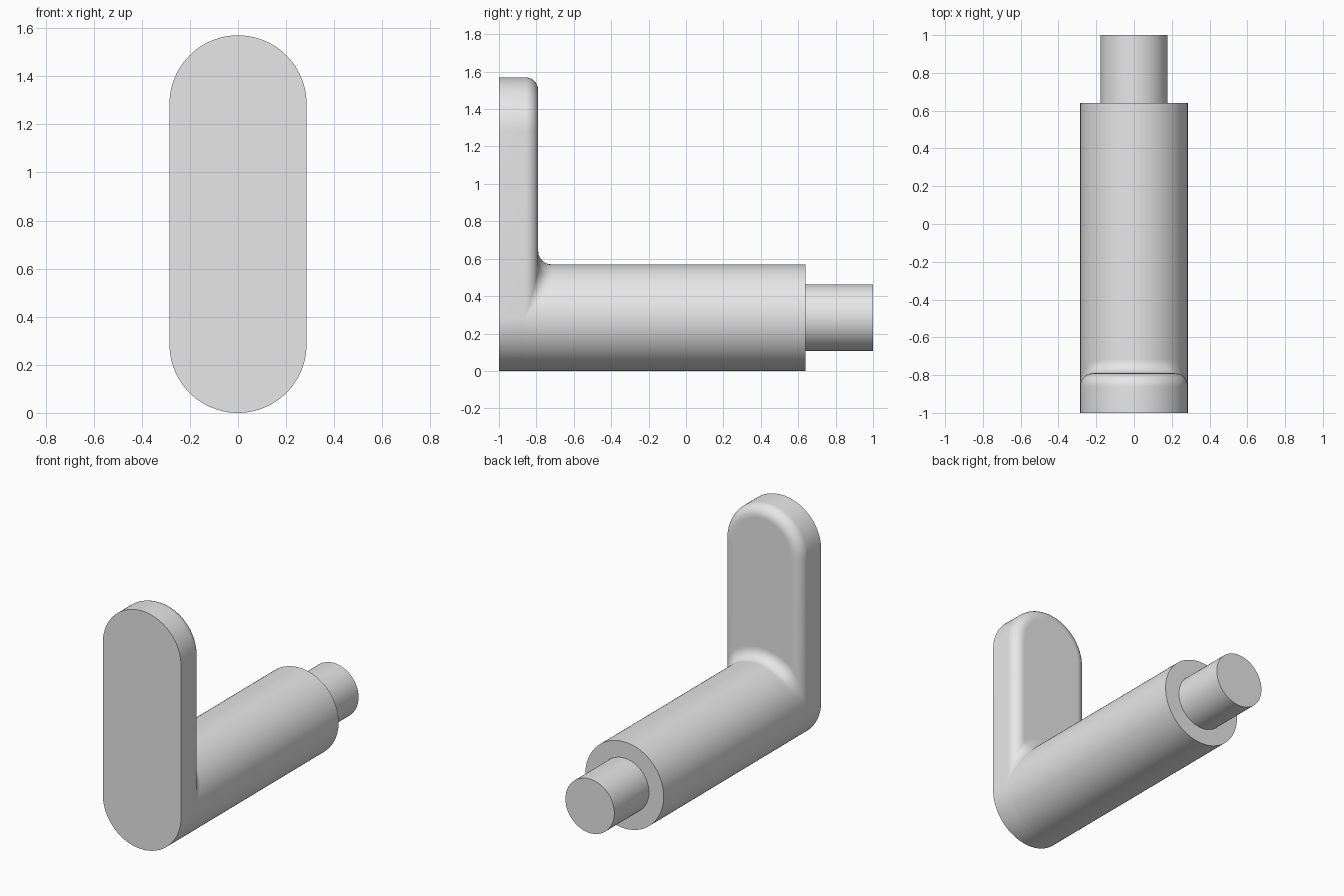
import bpy
import bmesh
from math import sin, cos, pi, sqrt
from mathutils import Vector

R = 0.285          # radius of the body and of the plate ends
TOP = 1.57         # height of the plate
BACK = -0.79       # back face of the plate
F = 0.07           # radius of the edge rounding and of the blend
SEG = 48           # steps per half circle

cube = bpy.data.objects.get("Cube")
if cube:
    bpy.data.objects.remove(cube, do_unlink=True)

grey = bpy.data.materials.new("plain grey")
grey.use_nodes = True
grey.diffuse_color = (0.8, 0.8, 0.8, 1)
grey.node_tree.nodes["Principled BSDF"].inputs["Base Color"].default_value = (0.8, 0.8, 0.8, 1)


def finish(name, bm):
    mesh = bpy.data.meshes.new(name)
    bm.to_mesh(mesh)
    bm.free()
    mesh.materials.append(grey)
    obj = bpy.data.objects.new(name, mesh)
    bpy.context.collection.objects.link(obj)
    return obj


def outline(y, r, high):
    """Two half circles of radius r, the upper one centred at height high."""
    points = []
    for centre, start in ((high, 0), (R, pi)):
        for i in range(SEG + 1):
            a = start + pi * i / SEG
            points.append(Vector((r * cos(a), y, centre + r * sin(a))))
    return points


def loft(name, sections, high=R):
    """Join (y, radius) sections with smooth sides and flat end caps."""
    bm = bmesh.new()
    rings = [[bm.verts.new(p) for p in outline(y, r, high)] for y, r in sections]
    for a, b in zip(rings, rings[1:]):
        for i in range(len(a)):
            j = (i + 1) % len(a)
            bm.faces.new((a[i], a[j], b[j], b[i])).smooth = True
    bm.faces.new(rings[0])
    bm.faces.new(rings[-1])
    bmesh.ops.remove_doubles(bm, verts=bm.verts, dist=1e-5)
    bmesh.ops.recalc_face_normals(bm, faces=bm.faces)
    return finish(name, bm)


# Upright plate with a rounded back edge
rounding = [(BACK - F + F * sin(a), R - F + F * cos(a))
            for a in (pi / 2 * i / 12 for i in range(13))]
loft("upright_plate", [(-1, R)] + rounding, TOP - R)

# Round body and the thinner pin at its end
loft("round_body", [(BACK - F, R), (0.64, R)])
loft("end_pin", [(0.62, 0.178), (1, 0.178)])


def blend_arc(angle, steps=12):
    """Arc of a ball resting on both the body and the plate."""
    out = Vector((cos(angle), 0, sin(angle)))
    x = (R + F) * out.x
    over = max(abs(x) - (R - F), 0)
    drop = sqrt(max(4 * F * F - over * over, 0))
    side = 1 if x > 0 else -1
    centre = Vector((0, BACK - F + drop, R)) + out * (R + F)
    to_plate = Vector((-side * over, -drop, 0)).normalized()
    turn = (-out).angle(to_plate)
    if turn < 1e-4:
        return [centre - out * F] * (steps + 1)
    return [centre + F * (sin((1 - t) * turn) * -out + sin(t * turn) * to_plate) / sin(turn)
            for t in (i / steps for i in range(steps + 1))]


# Concave blend between the plate and the body
bm = bmesh.new()
rows = [[bm.verts.new(p) for p in blend_arc(pi * i / 64)] for i in range(65)]
for a, b in zip(rows, rows[1:]):
    for i in range(len(a) - 1):
        bm.faces.new((a[i], a[i + 1], b[i + 1], b[i])).smooth = True
bmesh.ops.remove_doubles(bm, verts=bm.verts, dist=1e-5)
bm.normal_update()
if sum(f.normal.y * f.calc_area() for f in bm.faces) < 0:
    bmesh.ops.reverse_faces(bm, faces=bm.faces)
finish("corner_blend", bm)
